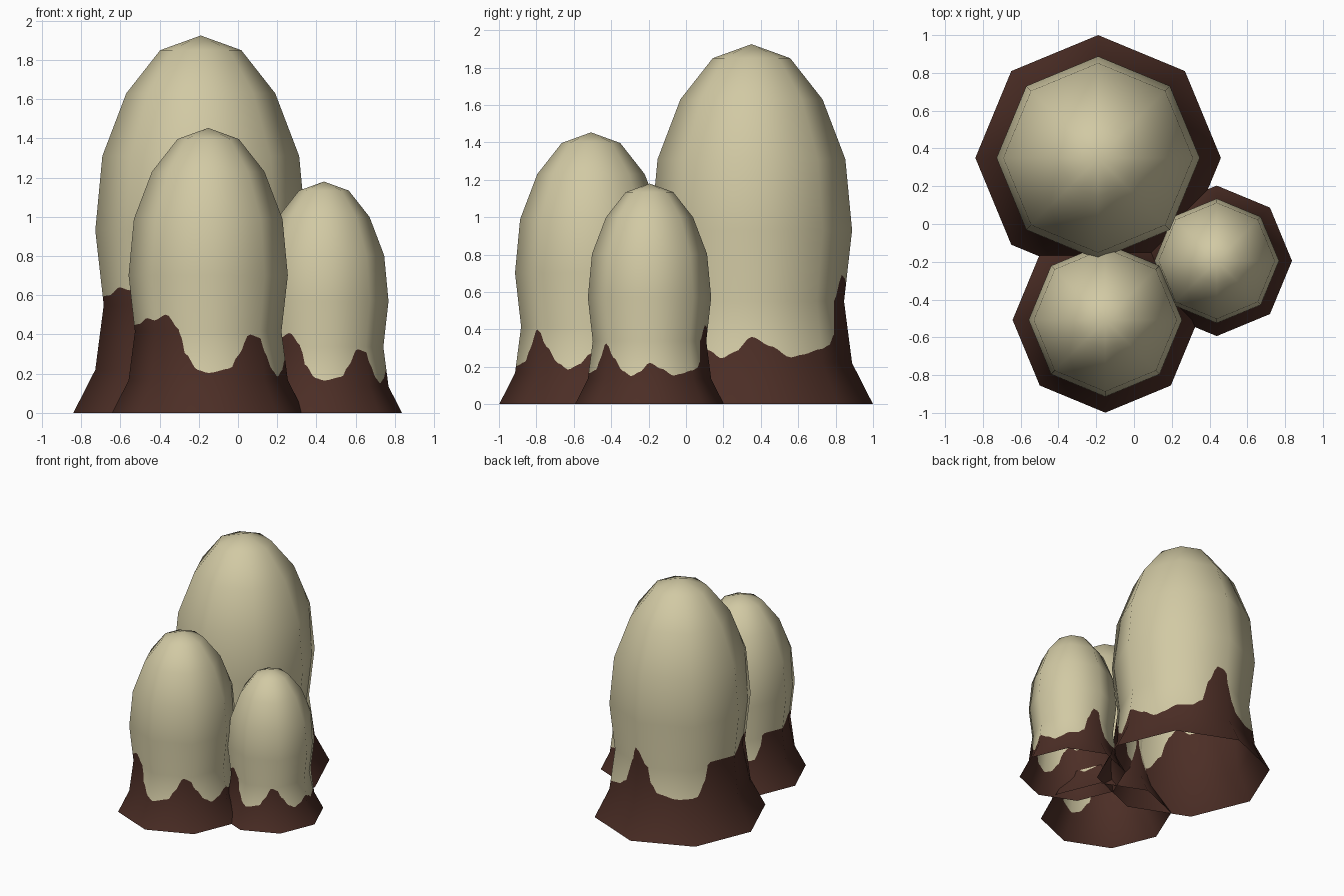
import bpy, bmesh, math
from mathutils import Vector

if "Cube" in bpy.data.objects:
    bpy.data.objects.remove(bpy.data.objects["Cube"])

SIDES, SUB = 8, 16
KNEE = 0.55

# radius by height of the tallest mound
PROFILE = [(0, .65), (.22, .538), (KNEE, .495), (.93, .538),
           (1.31, .502), (1.63, .38), (1.85, .207), (1.925, 0)]

# height of the ragged soil edge by angle in degrees
SOIL = [(0, .36), (12, .31), (25, .25), (33, .265), (45, .295), (57, .315),
        (67, .37), (74, .55), (82, .69), (88, .67), (94, .56), (99, .42), (105, .35),
        (122, .32), (140, .34), (147, .43), (153, .59), (174, .59), (190, .60),
        (208, .64), (224, .625), (234, .665), (245, .56), (251, .4),
        (262, .29), (270, .27), (288, .3), (295, .39), (306, .53), (314, .51),
        (320, .41), (332, .29), (341, .245), (350, .28), (360, .36)]


def soil_height(deg):
    for (a0, h0), (a1, h1) in zip(SOIL, SOIL[1:]):
        if a0 <= deg <= a1:
            t = (deg - a0) / (a1 - a0)
            return h0 + (h1 - h0) * t * t * (3 - 2 * t)


def radius(z):
    for (z0, r0), (z1, r1) in zip(PROFILE, PROFILE[1:]):
        if z <= z1:
            return r0 + (r1 - r0) * (z - z0) / (z1 - z0)
    return 0


def slope(i):
    """Smoothed outward tilt of the profile at ring i."""
    a, b = PROFILE[max(i - 1, 0)], PROFILE[min(i + 1, len(PROFILE) - 1)]
    return math.atan2(a[1] - b[1], b[0] - a[0])


TILT = [slope(i) for i in range(len(PROFILE) - 1)] + [math.pi / 2]


def normal_at(x, y, z):
    tilt = TILT[-1]
    for i in range(len(PROFILE) - 1):
        z0, z1 = PROFILE[i][0], PROFILE[i + 1][0]
        if z <= z1:
            tilt = TILT[i] + (TILT[i + 1] - TILT[i]) * (z - z0) / (z1 - z0)
            break
    flat = Vector((x, y, 0))
    if flat.length < 1e-6:
        return Vector((0, 0, 1))
    return flat.normalized() * math.cos(tilt) + Vector((0, 0, math.sin(tilt)))


def material(name, colour):
    m = bpy.data.materials.new(name)
    m.diffuse_color = (*colour, 1)
    m.use_nodes = True
    m.node_tree.nodes["Principled BSDF"].inputs["Base Color"].default_value = m.diffuse_color
    return m


stone = material("pale_beige", (.64, .585, .37))
soil = material("dark_brown", (.072, .027, .019))


def mound(name, x, y, scale):
    bm = bmesh.new()
    columns, edges = [], []
    # octagon outline split into columns so the soil edge can be cut in
    for k in range(SIDES * SUB):
        side, t = divmod(k, SUB)
        corners = [Vector((math.cos(a), math.sin(a))) for a in
                   (math.tau * side / SIDES, math.tau * (side + 1) / SIDES)]
        d = corners[0].lerp(corners[1], t / SUB)
        edge = soil_height(math.degrees(math.atan2(d.y, d.x)) % 360)
        heights = [0, .22, min(edge, KNEE), max(edge, KNEE)]
        heights += [z for z, r in PROFILE[3:-1]]
        columns.append([bm.verts.new((d.x * radius(z), d.y * radius(z), z)) for z in heights])
        edges.append(edge)
    tip = bm.verts.new((0, 0, PROFILE[-1][0]))
    n = len(columns)
    for k in range(n):
        a, b = columns[k], columns[(k + 1) % n]
        high = edges[k] + edges[(k + 1) % n] > 2 * KNEE
        for j in range(len(a) - 1):
            f = bm.faces.new((a[j], b[j], b[j + 1], a[j + 1]))
            f.material_index = 1 if j < (3 if high else 2) else 0
        bm.faces.new((a[-1], b[-1], tip))
    for f in bm.faces:
        f.smooth = True
    me = bpy.data.meshes.new(name)
    bm.to_mesh(me)
    bm.free()
    me.materials.append(stone)
    me.materials.append(soil)
    # rounded shading over the eight flat sides
    me.normals_split_custom_set_from_vertices([normal_at(*v.co) for v in me.vertices])
    ob = bpy.data.objects.new(name, me)
    ob.location = (x, y, 0)
    ob.scale = (scale,) * 3
    bpy.context.collection.objects.link(ob)


mound("tall_mound", -.19, .35, 1)
mound("middle_mound", -.152, -.508, .755)
mound("small_mound", .438, -.195, .613)
